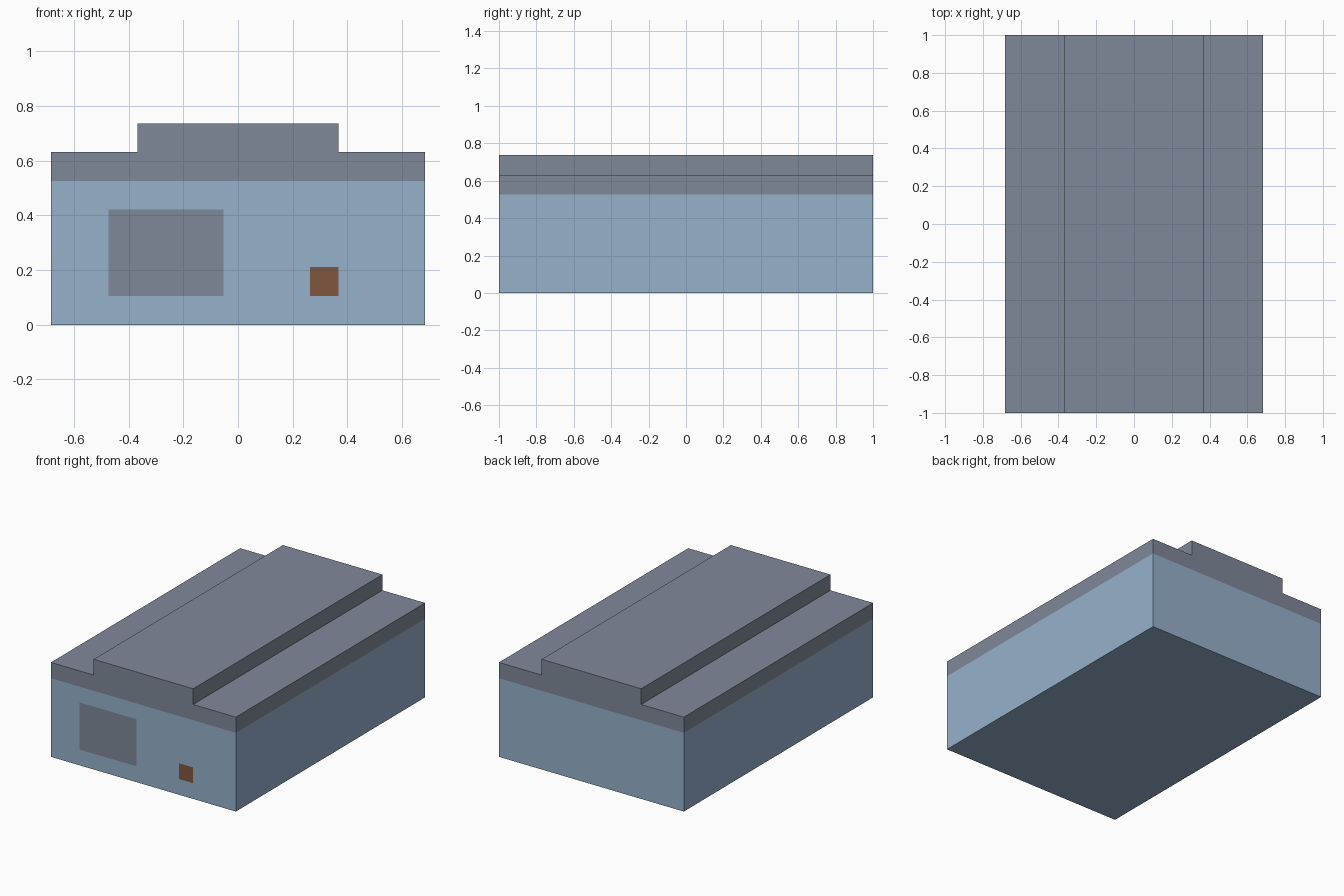
import bpy, bmesh

if "Cube" in bpy.data.objects:
    bpy.data.objects.remove(bpy.data.objects["Cube"])

U = 2 / 19                      # one block of the model's grid
W, D = 6.5 * U, 1.0             # half width, half depth


def material(name, rgb):
    m = bpy.data.materials.new(name)
    linear = [((c / 255 + 0.055) / 1.055) ** 2.4 for c in rgb]
    m.diffuse_color = (*linear, 1)
    m.use_nodes = True
    m.node_tree.nodes["Principled BSDF"].inputs["Base Color"].default_value = m.diffuse_color
    return m


blue = material("wall_blue", (150, 177, 203))
slate = material("slate", (128, 137, 153))
brown = material("door_brown", (128, 86, 62))


def extrude_profile(name, profile, mats, paint=None):
    """Extrude an x-z outline along the whole depth."""
    bm = bmesh.new()
    face = bm.faces.new([bm.verts.new((x, -D, z)) for x, z in profile])
    ext = bmesh.ops.extrude_face_region(bm, geom=[face], use_keep_orig=True)
    bmesh.ops.translate(bm, vec=(0, 2 * D, 0),
                        verts=[g for g in ext["geom"] if isinstance(g, bmesh.types.BMVert)])
    bmesh.ops.recalc_face_normals(bm, faces=bm.faces)
    if paint:
        paint(bm)
    me = bpy.data.meshes.new(name)
    bm.to_mesh(me)
    bm.free()
    for m in mats:
        me.materials.append(m)
    ob = bpy.data.objects.new(name, me)
    bpy.context.collection.objects.link(ob)
    return ob


# Flush front panels: x0, x1, z0, z1, material slot
PANELS = [(-4.5 * U, -0.5 * U, U, 4 * U, 1),     # window
          (2.5 * U, 3.5 * U, U, 2 * U, 2)]       # small hatch


def front_panels(bm):
    def front():
        return [f for f in bm.faces if f.normal.y < -0.9]

    # Split only the front face along the panel borders
    cuts = [((x, 0, 0), (1, 0, 0)) for p in PANELS for x in p[:2]]
    cuts += [((0, 0, z), (0, 0, 1)) for z in sorted({z for p in PANELS for z in p[2:4]})]
    for co, no in cuts:
        faces = front()
        geom = faces + list({e for f in faces for e in f.edges}) \
                     + list({v for f in faces for v in f.verts})
        bmesh.ops.bisect_plane(bm, geom=geom, dist=1e-5, plane_co=co, plane_no=no)
        bm.normal_update()
    for f in front():
        c = f.calc_center_median()
        for x0, x1, z0, z1, slot in PANELS:
            if x0 < c.x < x1 and z0 < c.z < z1:
                f.material_index = slot


# Walls with the window and hatch in the front
extrude_profile("walls", [(-W, 0), (W, 0), (W, 5 * U), (-W, 5 * U)],
                [blue, slate, brown], front_panels)

# Stepped roof
R = 3.5 * U
extrude_profile("stepped_roof",
                [(-W, 5 * U), (W, 5 * U), (W, 6 * U), (R, 6 * U),
                 (R, 7 * U), (-R, 7 * U), (-R, 6 * U), (-W, 6 * U)], [slate])
